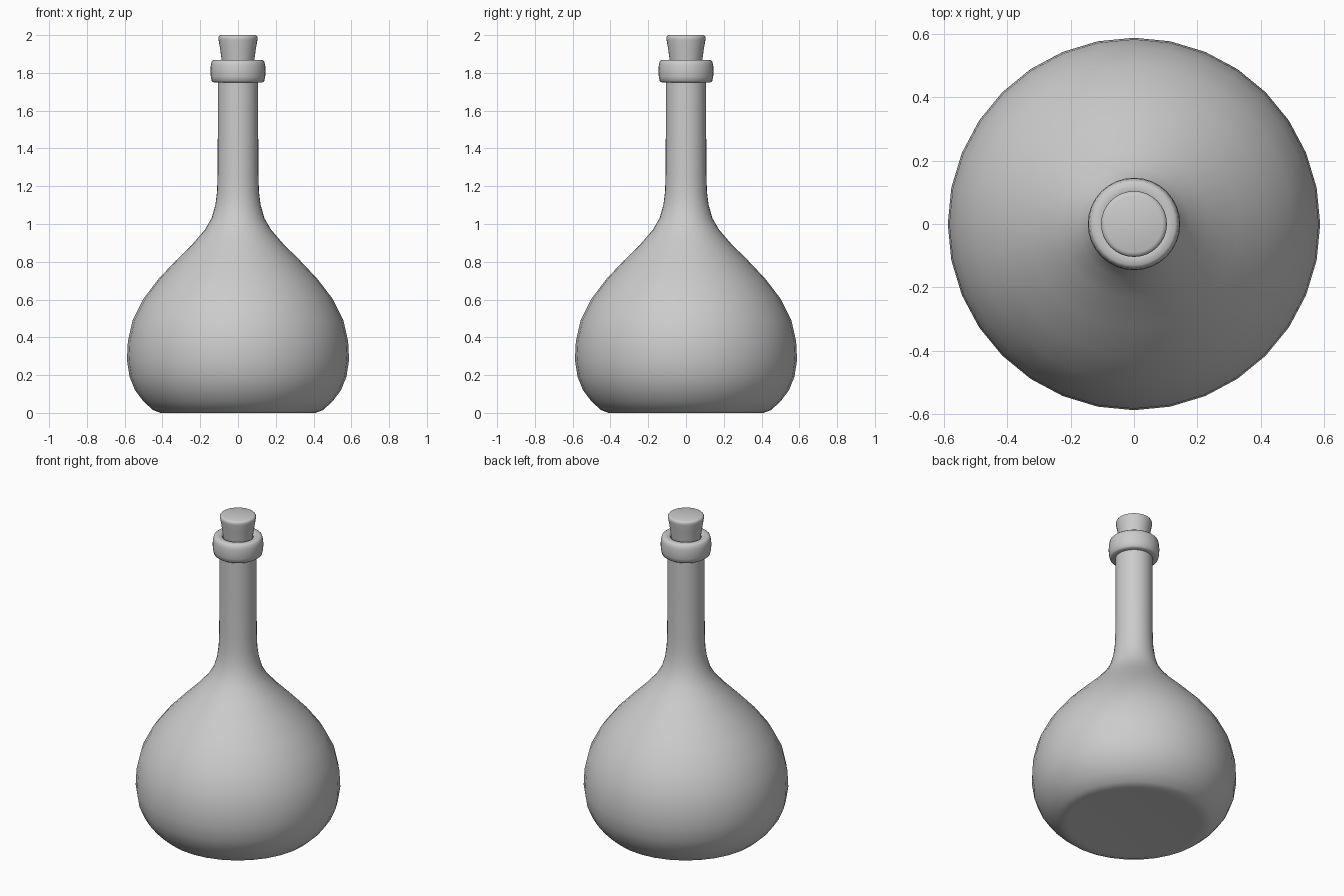
import bpy, bmesh, math

if "Cube" in bpy.data.objects:
    bpy.data.objects.remove(bpy.data.objects["Cube"])

SIDES = 32


def lathe(name, profile, angle=50):
    """Revolve (radius, z) points, listed bottom to top, around the z axis."""
    bm = bmesh.new()
    rings = []
    for r, z in profile:
        if r == 0:
            rings.append([bm.verts.new((0, 0, z))] * SIDES)
        else:
            rings.append([bm.verts.new((r * math.cos(2 * math.pi * i / SIDES),
                                        r * math.sin(2 * math.pi * i / SIDES), z))
                          for i in range(SIDES)])
    for a, b in zip(rings, rings[1:]):
        for i in range(SIDES):
            j = (i + 1) % SIDES
            corners = list(dict.fromkeys((a[i], a[j], b[j], b[i])))
            bm.faces.new(corners)
    bmesh.ops.recalc_face_normals(bm, faces=bm.faces[:])
    mesh = bpy.data.meshes.new(name)
    bm.to_mesh(mesh)
    bm.free()
    obj = bpy.data.objects.new(name, mesh)
    bpy.context.collection.objects.link(obj)
    bpy.ops.object.select_all(action='DESELECT')
    obj.select_set(True)
    bpy.context.view_layer.objects.active = obj
    bpy.ops.object.shade_smooth_by_angle(angle=math.radians(angle))
    return obj


# Bulbous body, long neck and rounded collar with an open mouth
lathe("bottle", [
    (0, 0.005), (0.38, 0.002), (0.41, 0), (0.45, 0.015), (0.50, 0.06),
    (0.545, 0.12), (0.574, 0.19), (0.588, 0.28), (0.583, 0.38), (0.558, 0.49),
    (0.50, 0.605), (0.42, 0.71), (0.33, 0.805), (0.235, 0.9), (0.175, 0.97),
    (0.14, 1.03), (0.12, 1.1), (0.111, 1.17), (0.108, 1.26), (0.107, 1.5),
    (0.107, 1.75), (0.13, 1.75), (0.139, 1.757), (0.144, 1.78), (0.146, 1.81),
    (0.144, 1.84), (0.139, 1.861), (0.13, 1.869), (0.10, 1.869),
    (0.09, 1.862), (0.085, 1.84), (0.085, 1.78), (0, 1.78)])

# Tapered stopper
lathe("stopper", [
    (0, 1.785), (0.075, 1.785), (0.084, 1.85), (0.095, 1.93), (0.103, 1.975),
    (0.104, 1.988), (0.10, 1.996), (0.09, 2.0), (0, 2.0)])
